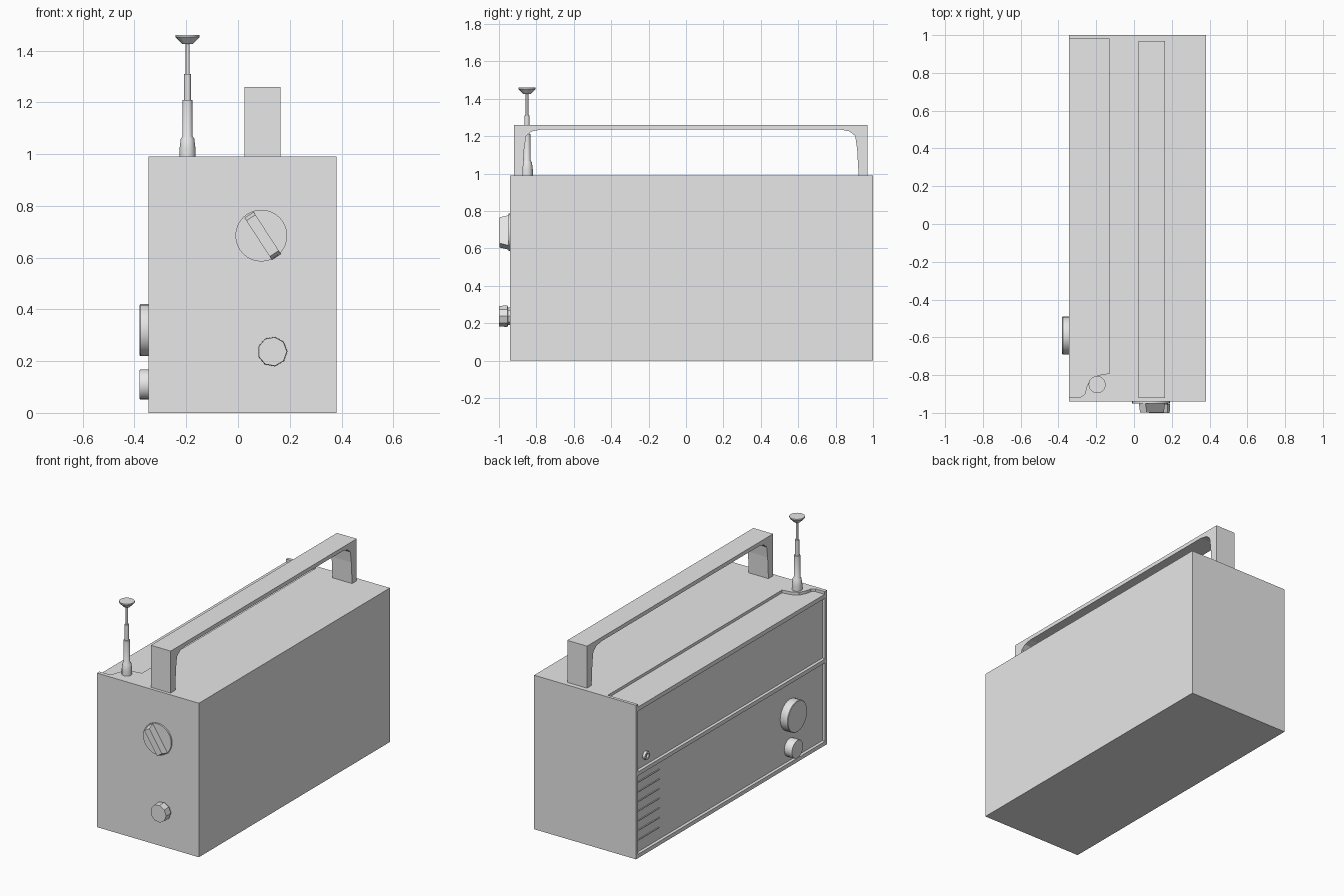
import bpy, bmesh, math
from mathutils import Matrix, Vector

cube = bpy.data.objects.get("Cube")
if cube:
    bpy.data.objects.remove(cube, do_unlink=True)

grey = bpy.data.materials.new("plain grey")
grey.use_nodes = True
COLOUR = (0.8, 0.8, 0.8, 1)
grey.diffuse_color = COLOUR
grey.node_tree.nodes["Principled BSDF"].inputs["Base Color"].default_value = COLOUR


def finish(name, bm, smooth=False):
    bmesh.ops.recalc_face_normals(bm, faces=bm.faces)
    mesh = bpy.data.meshes.new(name)
    bm.to_mesh(mesh)
    bm.free()
    mesh.materials.append(grey)
    obj = bpy.data.objects.new(name, mesh)
    bpy.context.collection.objects.link(obj)
    if smooth:
        bpy.ops.object.select_all(action='DESELECT')
        obj.select_set(True)
        bpy.context.view_layer.objects.active = obj
        bpy.ops.object.shade_smooth_by_angle(angle=math.radians(35))
    return obj


def prism(name, points, offset):
    """Extrude a flat outline along an offset."""
    bm = bmesh.new()
    face = bm.faces.new([bm.verts.new(p) for p in points])
    new = bmesh.ops.extrude_face_region(bm, geom=[face])["geom"]
    verts = [v for v in new if isinstance(v, bmesh.types.BMVert)]
    bmesh.ops.translate(bm, verts=verts, vec=offset)
    return finish(name, bm)


def box(name, x, y, z):
    base = [(x[0], y[0], z[0]), (x[1], y[0], z[0]), (x[1], y[1], z[0]), (x[0], y[1], z[0])]
    return prism(name, base, (0, 0, z[1] - z[0]))


def lathe(name, profile, origin, axis, sides, smooth=True):
    """Turn (radius, distance) pairs around an axis and cap both ends."""
    bm = bmesh.new()
    place = Matrix.Translation(origin) @ Vector(axis).to_track_quat('Z', 'Y').to_matrix().to_4x4()
    rings = []
    for r, h in profile:
        angles = [math.tau * i / sides for i in range(sides)]
        rings.append([bm.verts.new(place @ Vector((r * math.cos(a), r * math.sin(a), h))) for a in angles])
    for low, high in zip(rings, rings[1:]):
        for i in range(sides):
            j = (i + 1) % sides
            bm.faces.new((low[i], low[j], high[j], high[i]))
    bm.faces.new(rings[0])
    bm.faces.new(rings[-1])
    return finish(name, bm, smooth)


def cut(target, cutter):
    mod = target.modifiers.new("cut", 'BOOLEAN')
    mod.operation, mod.solver, mod.object = 'DIFFERENCE', 'EXACT', cutter
    bpy.context.view_layer.update()
    mesh = bpy.data.meshes.new_from_object(target.evaluated_get(bpy.context.evaluated_depsgraph_get()))
    target.modifiers.clear()
    target.data = mesh
    bpy.data.objects.remove(cutter, do_unlink=True)


# Case with two sunken face panels and a stepped top
SIDE, PANEL, FRONT, TOP = -0.345, -0.325, -0.94, 0.99
case = box("case", (SIDE, 0.38), (FRONT, 1), (0, TOP))
for z in ((0.025, 0.53), (0.555, 0.945)):
    cut(case, box("panel_cutter", (-0.5, PANEL), (-0.92, 0.98), z))
step = [(-0.5, 0.98), (-0.13, 0.98), (-0.13, -0.79), (-0.19, -0.8), (-0.23, -0.82),
        (-0.25, -0.86), (-0.26, -0.9), (-0.28, -0.915), (-0.5, -0.915)]
cut(case, prism("step_cutter", [(x, y, 0.972) for x, y in step], (0, 0, 0.1)))

# Carrying handle, one arch mirrored about its middle
MID = 0.025
half = [(0.945, TOP), (0.945, 1.26)]
inner = [(0.3, 1.235), (0.8, 1.235), (0.85, 1.225), (0.88, 1.2), (0.89, 1.13), (0.898, TOP)]
arch = half + [(-y, z) for y, z in reversed(half)]
arch += [(-y, z) for y, z in reversed(inner)] + inner
prism("handle", [(0.025, MID + y, z) for y, z in arch], (0.14, 0, 0))

# Telescopic aerial
lathe("aerial", [(0.031, 0.96), (0.031, 1.02), (0.026, 1.06), (0.019, 1.07), (0.019, 1.21),
                 (0.013, 1.21), (0.013, 1.31), (0.007, 1.31), (0.007, 1.425), (0.02, 1.425),
                 (0.046, 1.452), (0.046, 1.46)], (-0.195, -0.85, 0), (0, 0, 1), 12)

# Tuning and volume knobs on the long face
for name, z, r in (("tuning_knob", 0.32, 0.1), ("volume_knob", 0.11, 0.058)):
    lathe(name, [(r * 0.97, 0), (r, 0.01), (r, 0.054), (r * 0.97, 0.057)],
          (PANEL + 0.002, -0.59, z), (-1, 0, 0), 24)

# Earphone socket
lathe("socket", [(0.026, 0), (0.026, 0.018), (0.014, 0.018), (0.014, 0.006)],
      (PANEL, 0.88, 0.62), (-1, 0, 0), 12)

# Thin speaker ribs
for i in range(7):
    z = 0.1 + i * 0.062
    box("speaker_rib", (PANEL - 0.006, PANEL + 0.01), (0.74, 0.98), (z, z + 0.005))

# Round selector with a tapered diagonal grip on the front
lathe("selector_disc", [(0.1, 0), (0.1, 0.01)], (0.09, FRONT, 0.685), (0, -1, 0), 32)
bm = bmesh.new()
bmesh.ops.create_cube(bm, size=1)
for v in bm.verts:
    outer = v.co.y < 0
    v.co = Vector((v.co.x * 0.042, -0.057 if outer else 0, v.co.z * (0.165 if outer else 0.196)))
tilt = Matrix.Translation((0.095, FRONT, 0.685)) @ Matrix.Rotation(math.radians(-33), 4, 'Y')
bmesh.ops.transform(bm, matrix=tilt, verts=bm.verts)
finish("selector_grip", bm)

# Faceted lower knob on the front
lathe("tone_knob", [(0.048, 0), (0.048, 0.012), (0.058, 0.014), (0.056, 0.06)],
      (0.133, FRONT, 0.237), (0, -1, 0), 9, False)
